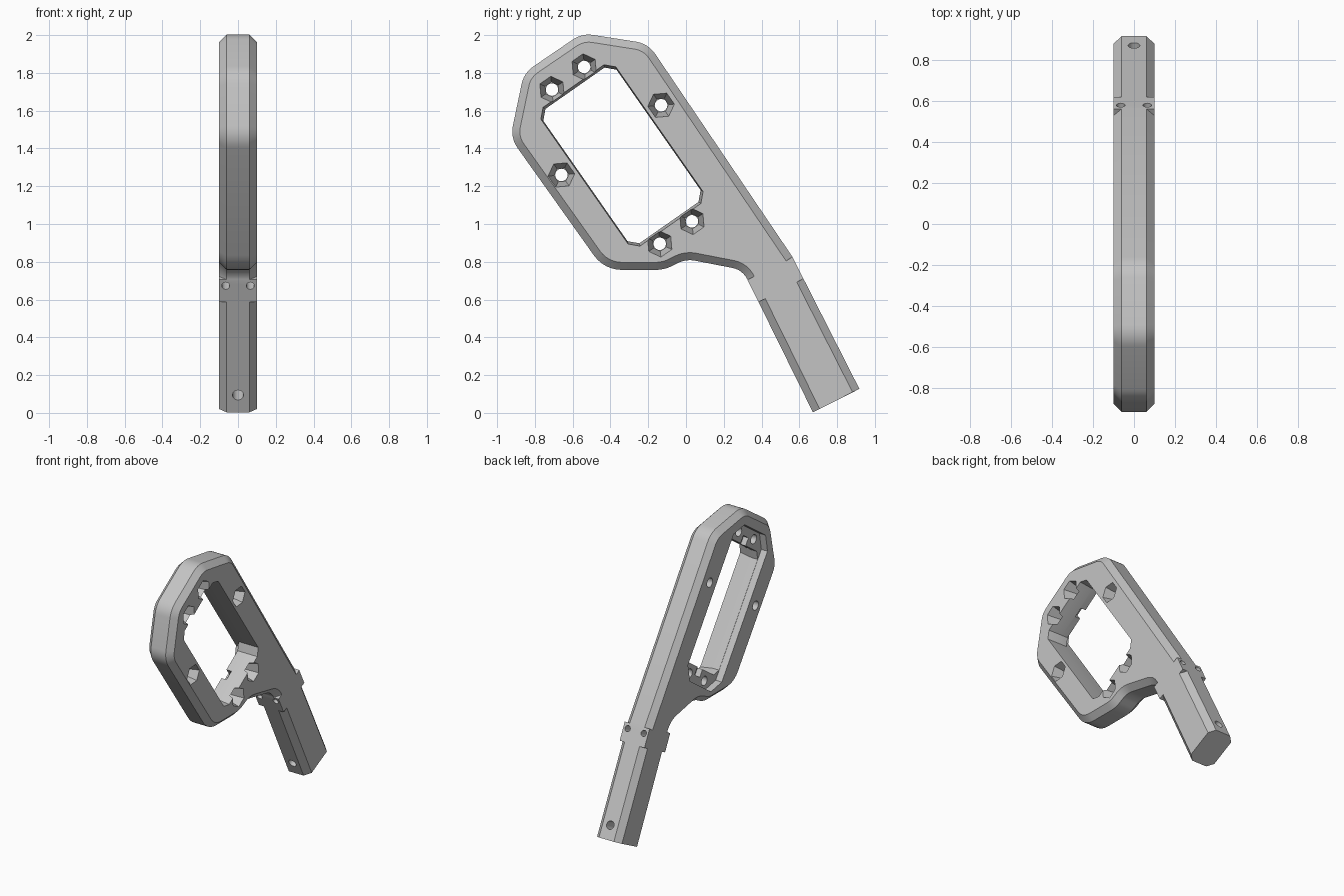
import bpy, bmesh, math
from mathutils import Vector, Matrix

old = bpy.data.objects.get("Cube")
if old:
    bpy.data.objects.remove(old, do_unlink=True)

grey = bpy.data.materials.new("plain_grey")
grey.use_nodes = True
COLOUR = (0.55, 0.55, 0.55, 1)
grey.diffuse_color = COLOUR
grey.node_tree.nodes["Principled BSDF"].inputs["Base Color"].default_value = COLOUR

HALF, CHAMFER = 0.1, 0.04
CENTRE = Vector((-0.339, 1.363))         # middle of the window, as (y, z)
U = Vector((0.573, -0.82)).normalized()  # along the window, toward the handle
V = Vector((-U.y, U.x))                  # across the window


def left(d):
    return Vector((-d.y, d.x))


def frame(u, v):
    return CENTRE + U * u + V * v


def new_object(name, bm):
    bmesh.ops.remove_doubles(bm, verts=bm.verts, dist=1e-5)
    bmesh.ops.recalc_face_normals(bm, faces=bm.faces)
    mesh = bpy.data.meshes.new(name)
    bm.to_mesh(mesh)
    bm.free()
    mesh.materials.append(grey)
    ob = bpy.data.objects.new(name, mesh)
    bpy.context.collection.objects.link(ob)
    return ob


def loft(name, rings):
    """Solid through rings, each (x, list of (y, z) points)."""
    bm = bmesh.new()
    loops = [[bm.verts.new((x, p.x, p.y)) for p in pts] for x, pts in rings]
    n = len(loops[0])
    for a, b in zip(loops, loops[1:]):
        for i in range(n):
            j = (i + 1) % n
            bm.faces.new((a[i], a[j], b[j], b[i]))
    bm.faces.new(loops[0])
    bm.faces.new(loops[-1])
    return new_object(name, bm)


def polygon(centre, radius, sides, turn=0.0):
    angles = [turn + math.tau * i / sides for i in range(sides)]
    return [centre + radius * Vector((math.cos(a), math.sin(a))) for a in angles]


def cut_rect(hu, hv, c):
    """Rectangle in window axes with clipped corners."""
    pts = [(hu, hv - c), (hu - c, hv), (c - hu, hv), (-hu, hv - c),
           (-hu, c - hv), (c - hu, -hv), (hu - c, -hv), (hu, c - hv)]
    return [frame(*p) for p in pts]


def fillet(prev, corner, nxt, r, steps=7):
    """Rounded corner as (point, inward normal) pairs."""
    d1, d2 = (corner - prev).normalized(), (nxt - corner).normalized()
    turn = d1.angle_signed(d2) * -1
    side = math.copysign(1, turn)
    start = corner - d1 * r * math.tan(abs(turn) / 2)
    hub = start + left(d1) * r * side
    out = []
    for i in range(steps):
        n = left(d1).copy()
        n.rotate(Matrix.Rotation(turn * i / (steps - 1), 2))
        out.append((hub - n * r * side, n))
    return out


# Outline: rounded head corners, then collar and handle
corners = [(-.20, 1.955, .15), (-.55, 2.01, .15), (-.858, 1.80, .15), (-.93, 1.456, .15),
           (-.433, .757, .18), (-.115, .757, .2), (0, .815, .14), (.30, .757, .11)]
collar_a, collar_b = Vector((.325, .705)), Vector((.384, .587))
end_a, end_b = Vector((.672, .003)), Vector((.918, .127))
collar_c, collar_d = Vector((.622, .71)), Vector((.563, .827))
head = [Vector(c[:2]) for c in corners]
chain = [collar_d] + head + [collar_b]

outline = []
for i, c in enumerate(corners):
    outline += fillet(chain[i], chain[i + 1], chain[i + 2], c[2])
N = left((end_a - collar_b).normalized())        # across the handle
bar = left((head[0] - collar_d).normalized())
zero = Vector((0, 0))
outline += [(collar_a, N), (collar_a, zero), (collar_b, zero), (collar_b, N),
            (end_a, N), (end_b, -N), (collar_c, -N), (collar_c, zero),
            (collar_d, zero), (collar_d, bar)]

full = [p for p, n in outline]
inset = [p + n * CHAMFER for p, n in outline]
body = loft("handled_frame", [(-HALF, inset), (CHAMFER - HALF, full),
                              (HALF - CHAMFER, full), (HALF, inset)])

cutters = []

# Window, slightly wider on the pocket side, and the shallow mounting recess
cutters.append(loft("window_cutter", [(-.15, cut_rect(.434, .236, .045)),
                                      (0, cut_rect(.434, .236, .045)),
                                      (.15, cut_rect(.455, .245, .045))]))
cutters.append(loft("recess_cutter", [(-.15, cut_rect(.55, .238, .09)),
                                      (-.05, cut_rect(.55, .238, .09))]))

# Notch in the middle of each end ledge
for s in (-1, 1):
    pts = [frame(s * u, v) for u, v in ((.40, -.035), (.49, -.035), (.49, .035), (.40, .035))]
    cutters.append(loft("notch_cutter", [(-.15, pts), (-.01, pts)]))

# Screw holes with tapering hexagonal nut pockets
tilt = math.atan2(U.y, U.x)
spots = [(su * .498, sv * .104, math.pi / 6) for su in (-1, 1) for sv in (-1, 1)]
spots += [(-.099, sv * .322, 0) for sv in (-1, 1)]
for u, v, turn in spots:
    c = frame(u, v)
    cutters.append(loft("screw_cutter", [(x, polygon(c, .033, 20)) for x in (-.15, .15)]))
    cutters.append(loft("pocket_cutter", [(0, polygon(c, .04, 6, tilt + turn)),
                                          (.12, polygon(c, .077, 6, tilt + turn))]))

# Cross holes through the collar and the handle end
for x, y, z, r in ((-.065, .461, .732, .021), (.065, .461, .732, .021), (0, .75, .155, .029)):
    bm = bmesh.new()
    turn = Vector((0, N.x, N.y)).to_track_quat('Z', 'X').to_matrix().to_4x4()
    bmesh.ops.create_cone(bm, cap_ends=True, segments=20, radius1=r, radius2=r, depth=.5,
                          matrix=Matrix.Translation((x, y, z)) @ turn)
    cutters.append(new_object("cross_hole_cutter", bm))

bpy.ops.object.select_all(action='DESELECT')
bpy.context.view_layer.objects.active = body
body.select_set(True)
for cutter in cutters:
    cutter.hide_render = True
    mod = body.modifiers.new("cut", 'BOOLEAN')
    mod.operation, mod.solver, mod.object = 'DIFFERENCE', 'EXACT', cutter
    bpy.ops.object.modifier_apply(modifier=mod.name)
    bpy.data.objects.remove(cutter, do_unlink=True)

bpy.ops.object.shade_smooth_by_angle(angle=math.radians(25))
